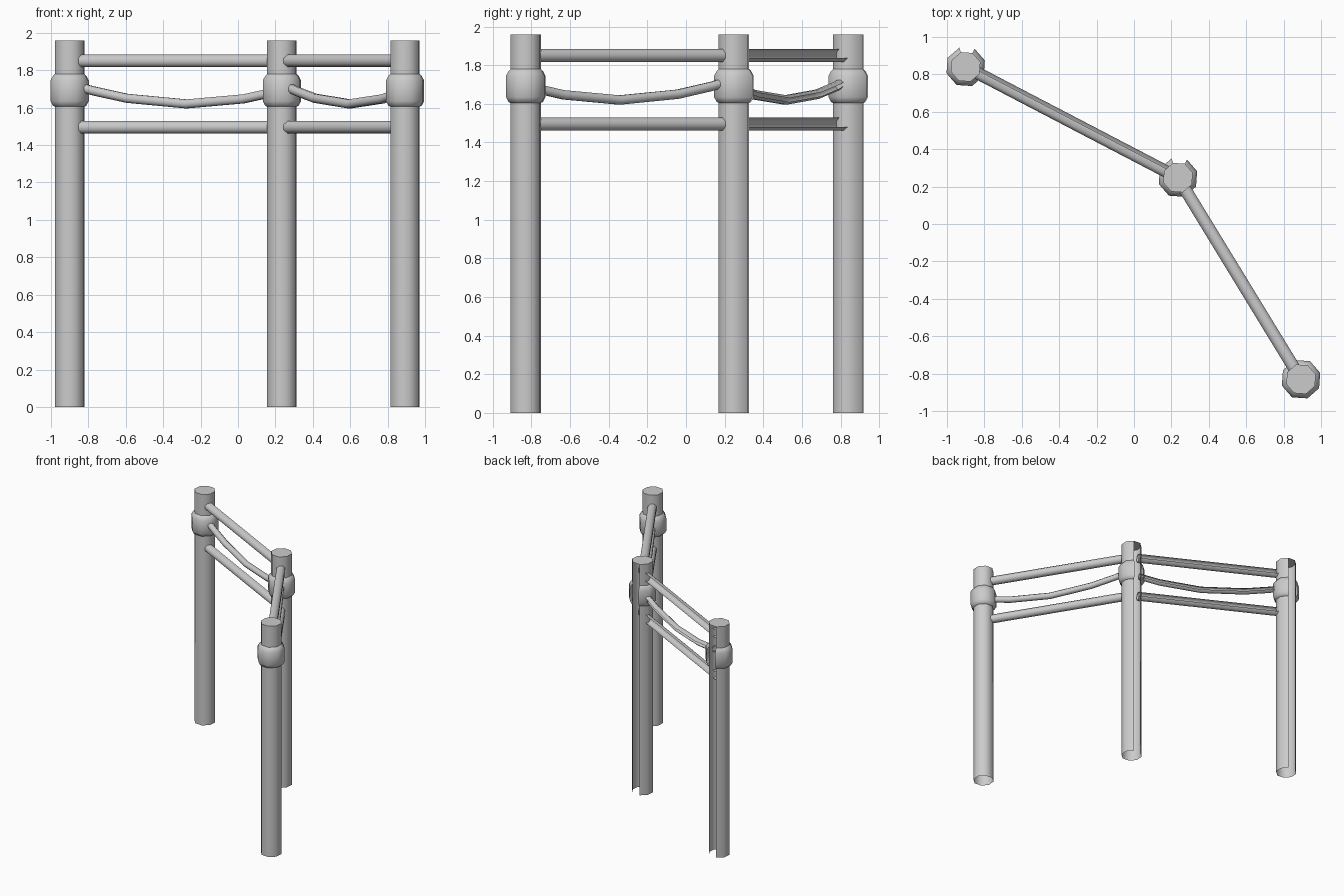
import bpy
from math import cos, sin, pi, radians
from mathutils import Vector

if "Cube" in bpy.data.objects:
    bpy.data.objects.remove(bpy.data.objects["Cube"])

SIDES = 8
A, B, C = Vector((-0.90, 0.84, 0)), Vector((0.235, 0.248, 0)), Vector((0.893, -0.83, 0))


def loft(name, rings, skip=(), cap=False):
    """Join rings of points into a tube, leaving out the side strips in skip."""
    verts = [p for ring in rings for p in ring]
    faces = []
    for r in range(len(rings) - 1):
        for k in range(SIDES):
            if k in skip:
                continue
            n = (k + 1) % SIDES
            a, b = r * SIDES, (r + 1) * SIDES
            faces.append((a + k, a + n, b + n, b + k))
    if cap:
        faces.append(tuple(range(len(verts) - SIDES, len(verts))))
    mesh = bpy.data.meshes.new(name)
    mesh.from_pydata(verts, [], faces)
    ob = bpy.data.objects.new(name, mesh)
    bpy.context.collection.objects.link(ob)
    bpy.ops.object.select_all(action='DESELECT')
    ob.select_set(True)
    bpy.context.view_layer.objects.active = ob
    bpy.ops.object.shade_smooth_by_angle(angle=radians(50))
    return ob


def lathe(name, centre, profile, skip=(), cap=False):
    """Octagonal upright; strip 0 faces the back."""
    def ring(r, z):
        return [centre + Vector((r * cos(t), r * sin(t), z))
                for t in (radians(63.5 + 45 * k) for k in range(SIDES))]
    return loft(name, [ring(r, z) for r, z in profile], skip, cap)


def bar(name, p, q, path, radius, skip=()):
    """Tube between two posts; path holds (fraction, height); strip 0 faces the back."""
    d = (q - p).normalized()
    side = Vector((-d.y, d.x, 0))
    up = Vector((0, 0, 1))
    rings = []
    for t, z in path:
        c = p.lerp(q, t) + up * z
        rings.append([c + radius * (side * cos(a) + up * sin(a))
                      for a in ((k - 0.5) * pi / 4 for k in range(SIDES))])
    return loft(name, rings, skip)


# Posts with collars; the first two have an open strip at the back
collar = [(0.083, 1.605), (0.094, 1.61), (0.108, 1.635), (0.108, 1.745), (0.094, 1.77), (0.083, 1.78)]
for label, pos, gap in (("left", A, (0,)), ("middle", B, (0,)), ("right", C, ())):
    lathe(label + "_post", pos, [(0.083, 0), (0.083, 1.96)], gap, cap=True)
    lathe(label + "_collar", pos, collar, gap)

# Straight rails and sagging middle bar in each bay
sag = [(0.05, 1.71), (0.11, 1.69), (0.27, 1.65), (0.55, 1.62), (0.82, 1.647), (0.95, 1.68)]
for label, p, q, rail_gap, sag_gap in (("left", A, B, (0, 1), (0,)), ("right", B, C, (), ())):
    bar(label + "_upper_rail", p, q, [(0.03, 1.85), (0.96, 1.85)], 0.036, rail_gap)
    bar(label + "_lower_rail", p, q, [(0.03, 1.495), (0.96, 1.495)], 0.036, rail_gap)
    bar(label + "_sagging_bar", p, q, sag, 0.026, sag_gap)
